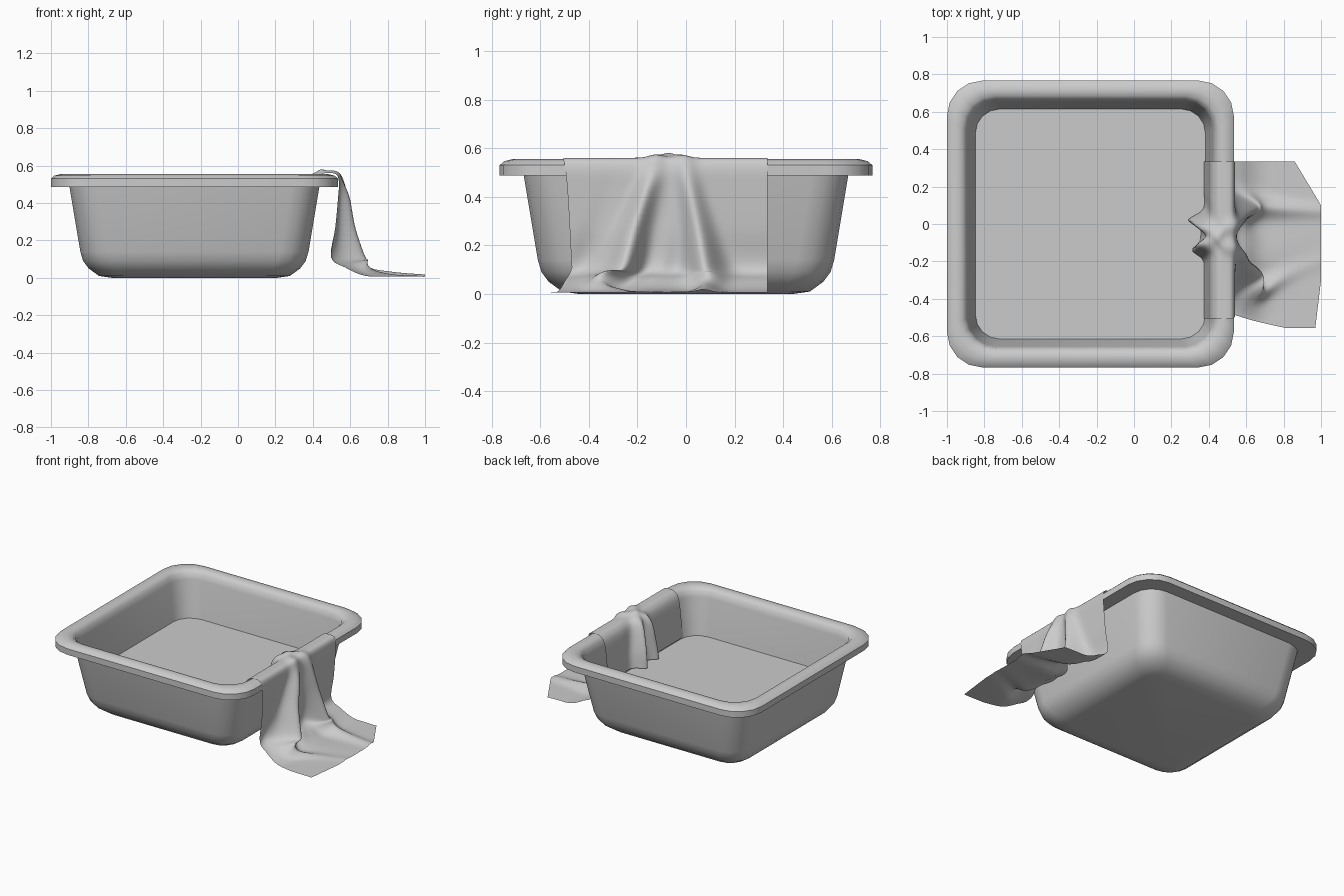
import bpy, bmesh, math

cube = bpy.data.objects.get("Cube")
if cube:
    bpy.data.objects.remove(cube)


def make_material(name, value):
    mat = bpy.data.materials.new(name)
    mat.use_nodes = True
    color = (value, value, value, 1)
    mat.diffuse_color = color
    mat.node_tree.nodes["Principled BSDF"].inputs["Base Color"].default_value = color
    return mat


def make_object(name, bm, mat, angle):
    mesh = bpy.data.meshes.new(name)
    bm.to_mesh(mesh)
    bm.free()
    obj = bpy.data.objects.new(name, mesh)
    bpy.context.collection.objects.link(obj)
    mesh.materials.append(mat)
    bpy.ops.object.select_all(action="DESELECT")
    obj.select_set(True)
    bpy.context.view_layer.objects.active = obj
    bpy.ops.object.shade_smooth_by_angle(angle=math.radians(angle))
    return obj


def bridge(bm, rows, closed):
    for a, b in zip(rows, rows[1:]):
        n = len(a)
        for i in range(n if closed else n - 1):
            j = (i + 1) % n
            bm.faces.new((a[i], a[j], b[j], b[i]))


grey = make_material("plain grey", 0.6)

# Tub: rounded squares stacked from underside, around the rim, to inner floor
TUB_X = -0.233


def rounded_square(bm, half, radius, z, steps=4):
    ring = []
    for corner in range(4):
        mid = math.pi * (corner / 2 + 0.25)
        cx = math.copysign(half - radius, math.cos(mid))
        cy = math.copysign(half - radius, math.sin(mid))
        for k in range(steps + 1):
            a = math.pi / 2 * (corner + k / steps)
            ring.append(bm.verts.new((TUB_X + cx + radius * math.cos(a),
                                      cy + radius * math.sin(a), z)))
    return ring


profile = [  # half width, corner radius, height
    (0.44, 0.10, 0.0), (0.51, 0.12, 0.01), (0.565, 0.14, 0.05),
    (0.595, 0.15, 0.09), (0.61, 0.15, 0.14), (0.668, 0.15, 0.487),
    (0.767, 0.19, 0.487), (0.767, 0.19, 0.53),
    (0.75, 0.19, 0.546), (0.715, 0.18, 0.555), (0.685, 0.17, 0.548),
    (0.665, 0.16, 0.53), (0.655, 0.15, 0.49), (0.615, 0.13, 0.235),
]
bm = bmesh.new()
rings = [rounded_square(bm, *row) for row in profile]
bridge(bm, rings, True)
bm.faces.new(list(reversed(rings[0])))
bm.faces.new(rings[-1])
make_object("tub", bm, grey, 40)

# Cloth: a sheet swept over the rim, with two crossing folds
path = [  # x, z, push angle, fold one height and y, fold two height and y, width
    (0.375, 0.245, 180, 0.08, 0.02, 0.06, -0.14, 0.035),
    (0.39, 0.36, 180, 0.08, 0.01, 0.06, -0.13, 0.035),
    (0.408, 0.50, 170, 0.05, -0.02, 0.05, -0.11, 0.035),
    (0.44, 0.551, 130, 0.015, -0.05, 0.015, -0.09, 0.04),
    (0.482, 0.56, 90, 0.012, -0.12, 0.012, -0.03, 0.04),
    (0.525, 0.553, 50, 0.015, -0.13, 0.015, -0.01, 0.04),
    (0.54, 0.51, 10, 0.02, -0.14, 0.025, 0.0, 0.045),
    (0.535, 0.42, 0, 0.06, -0.17, 0.05, 0.02, 0.045),
    (0.522, 0.27, 0, 0.10, -0.22, 0.09, 0.05, 0.055),
    (0.503, 0.11, 0, 0.17, -0.27, 0.15, 0.08, 0.07),
    (0.58, 0.055, 20, 0.12, -0.32, 0.10, 0.09, 0.07),
    (0.68, 0.012, 60, 0.05, -0.36, 0.05, 0.09, 0.055),
    (0.82, 0.008, 90, 0.012, -0.28, 0.025, 0.08, 0.045),
    (1.0, 0.006, 90, 0.004, -0.2, 0.012, 0.07, 0.04),
]


def sample(rows, t):
    """Smooth curve through all columns of the table."""
    i = min(int(t), len(rows) - 2)
    f = t - i
    p = [rows[max(0, min(len(rows) - 1, i + k))] for k in (-1, 0, 1, 2)]
    return [0.5 * (2 * b + (c - a) * f + (2 * a - 5 * b + 4 * c - d) * f * f
                   + (3 * b - a - 3 * c + d) * f ** 3) for a, b, c, d in zip(*p)]


def ridge(y, centre, width):
    return math.exp(-((y - centre) / width) ** 2)


ACROSS, DETAIL = 84, 6
last = len(path) - 1
bm = bmesh.new()
rows = []
for r in range(last * DETAIL + 1):
    t = r / DETAIL
    x, z, angle, h1, y1, h2, y2, width = sample(path, t)
    push_x, push_z = math.cos(math.radians(angle)), math.sin(math.radians(angle))
    hang = max(0, min(1, (t - 5) / 4))
    lying = max(0, min(1, (t - 9) / 3))
    row = []
    for c in range(ACROSS + 1):
        s = c / ACROSS
        # side edges draw in while hanging and flare out on the ground
        y = -0.505 + 0.84 * s + (0.035 * hang - 0.085 * lying) * (1 - s) ** 2
        # two folds, a soft swell between them and a fine crease beside one
        swell = h1 * ridge(y, y1, width) + h2 * ridge(y, y2, width)
        swell += 0.2 * h1 * ridge(y, (y1 + y2) / 2, 2 * width)
        swell += 0.06 * h1 * math.sin(45 * (y - y1)) * ridge(y, y1, 3 * width)
        px, pz = x + push_x * swell, z + push_z * swell
        # trim the lying end at an angle on one side
        if x > 0.7 and t > 10:
            end = 1.0 - 0.6 * max(0, y - 0.1) - 0.12 * max(0, -y - 0.3)
            px = 0.7 + (px - 0.7) * (end - 0.7) / 0.3
        row.append(bm.verts.new((px, y, max(pz, 0.002))))
    rows.append(row)
bridge(bm, rows, False)
make_object("draped_cloth", bm, grey, 60)
